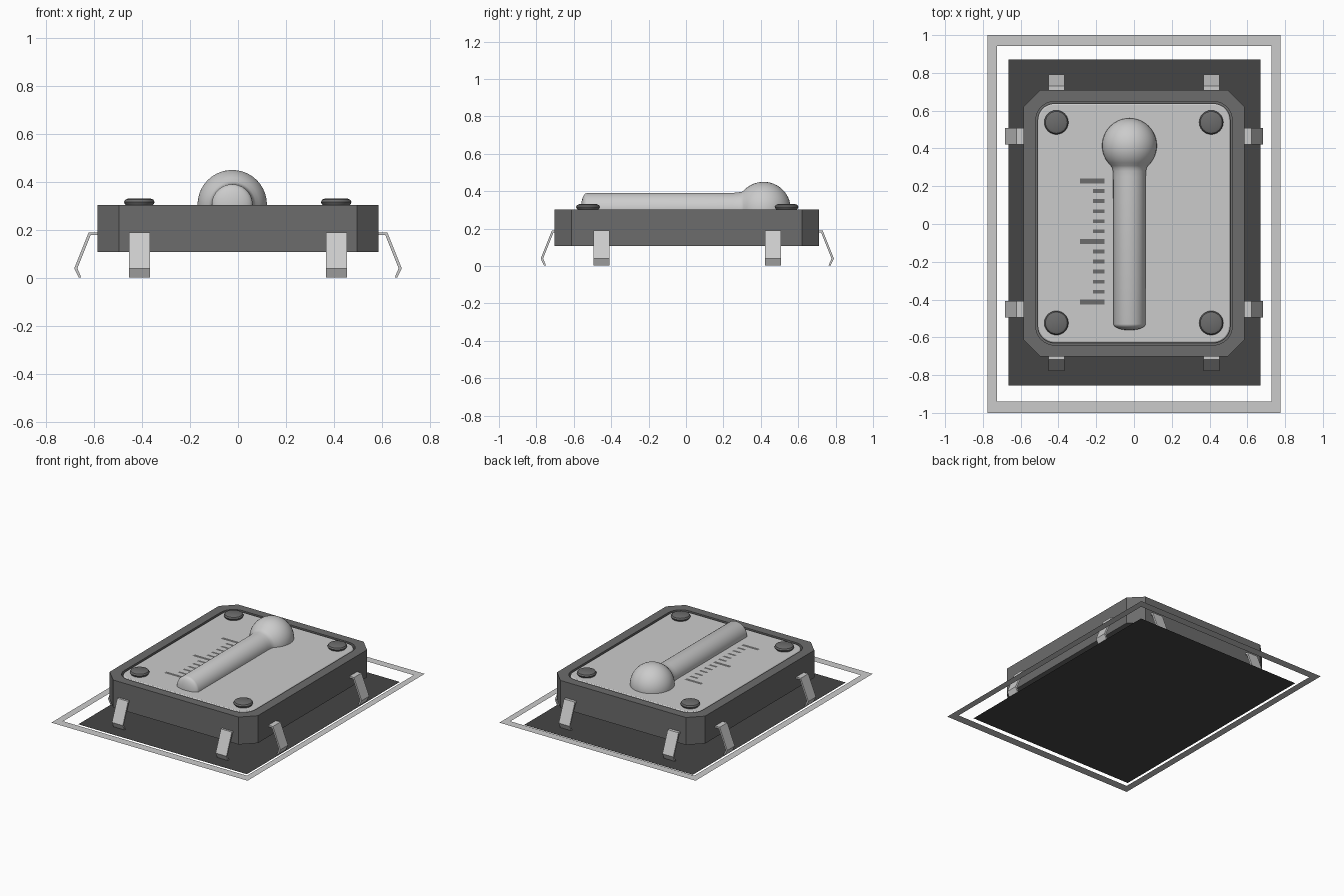
import bpy, bmesh, math
from mathutils import Matrix, Vector

if "Cube" in bpy.data.objects:
    bpy.data.objects.remove(bpy.data.objects["Cube"])

CY = 0.004          # the body sits very slightly behind the centre


def grey(name, v):
    m = bpy.data.materials.new(name)
    m.diffuse_color = (v, v, v, 1)
    m.use_nodes = True
    m.node_tree.nodes["Principled BSDF"].inputs["Base Color"].default_value = m.diffuse_color
    return m


DARK, MID, LIGHT = grey("dark", 0.06), grey("mid", 0.15), grey("light", 0.58)


def finish(name, bm, mat, smooth=False):
    bmesh.ops.recalc_face_normals(bm, faces=bm.faces[:])
    me = bpy.data.meshes.new(name)
    bm.to_mesh(me)
    bm.free()
    ob = bpy.data.objects.new(name, me)
    bpy.context.collection.objects.link(ob)
    me.materials.append(mat)
    bpy.ops.object.select_all(action='DESELECT')
    ob.select_set(True)
    bpy.context.view_layer.objects.active = ob
    if smooth:
        bpy.ops.object.shade_smooth_by_angle(angle=math.radians(35))
    return ob


def rounded_rect(hx, hy, r, n):
    pts = []
    for k, (sx, sy) in enumerate([(1, 1), (-1, 1), (-1, -1), (1, -1)]):
        for i in range(n + 1):
            a = math.pi / 2 * (k + i / n)
            pts.append((sx * (hx - r) + r * math.cos(a), sy * (hy - r) + r * math.sin(a) + CY))
    return pts


def prism(bm, pts, z0, z1):
    f = bm.faces.new([bm.verts.new((x, y, z0)) for x, y in pts])
    g = bmesh.ops.extrude_face_region(bm, geom=[f])
    vs = [v for v in g["geom"] if isinstance(v, bmesh.types.BMVert)]
    bmesh.ops.translate(bm, verts=vs, vec=(0, 0, z1 - z0))


def prism_object(name, pts, z0, z1, mat, smooth=False):
    bm = bmesh.new()
    prism(bm, pts, z0, z1)
    return finish(name, bm, mat, smooth)


def lathe(bm, profile, steps, matrix):
    vs = [bm.verts.new((r, 0, h)) for r, h in profile]
    es = [bm.edges.new(p) for p in zip(vs, vs[1:])]
    bmesh.ops.spin(bm, geom=vs + es, cent=(0, 0, 0), axis=(0, 0, 1),
                   angle=math.tau, steps=steps, use_duplicate=False)
    bmesh.ops.remove_doubles(bm, verts=bm.verts[:], dist=1e-4)
    bmesh.ops.transform(bm, matrix=matrix, verts=bm.verts[:])


def rect(x0, x1, y0, y1):
    return [(x0, y0), (x1, y0), (x1, y1), (x0, y1)]


# Flat base plate
bm = bmesh.new()
bm.faces.new([bm.verts.new((x, y, 0)) for x, y in rect(-0.664, 0.670, -0.856, 0.871)])
finish("base_plate", bm, DARK)

# Flat border frame, floating slightly above the plate
bm = bmesh.new()
outer = [bm.verts.new((x, y, 0.037)) for x, y in rect(-0.776, 0.776, -1, 1)]
inner = [bm.verts.new((x, y, 0.037)) for x, y in rect(-0.725, 0.729, -0.939, 0.942)]
for i in range(4):
    j = (i + 1) % 4
    bm.faces.new((outer[i], outer[j], inner[j], inner[i]))
finish("border_frame", bm, LIGHT)

# Housing with chamfered corners and a shallow recess
housing = prism_object("housing", rounded_rect(0.586, 0.706, 0.09, 1), 0.107, 0.303, MID)
cutter = prism_object("recess_cutter", rounded_rect(0.520, 0.645, 0.10, 8), 0.275, 0.4, MID)
cutter.hide_render = True
bpy.context.view_layer.objects.active = housing
mod = housing.modifiers.new("recess", 'BOOLEAN')
mod.operation, mod.solver, mod.object = 'DIFFERENCE', 'EXACT', cutter
bpy.ops.object.modifier_apply(modifier=mod.name)
bpy.data.objects.remove(cutter)

# Face panel with a softened rim, almost flush with the housing
panel = prism_object("face_panel", rounded_rect(0.510, 0.634, 0.09, 8), 0.27, 0.302, LIGHT, True)
bev = panel.modifiers.new("soft_rim", 'BEVEL')
bev.width, bev.segments, bev.limit_method = 0.008, 2, 'ANGLE'

# Round corner studs
stud = [(0, 0.331), (0.046, 0.331), (0.058, 0.326), (0.064, 0.316),
        (0.060, 0.307), (0.056, 0.303), (0.056, 0.285)]
for sx, nx in ((-1, "left"), (1, "right")):
    for sy, ny in ((-1, "front"), (1, "back")):
        bm = bmesh.new()
        lathe(bm, stud, 24, Matrix.Translation((sx * 0.41 - 0.001, sy * 0.531 + CY + 0.003, 0)))
        finish(f"stud_{ny}_{nx}", bm, MID, True)

# Half-round indicator: bulb, short neck, tube and softly domed end, turned along y
R, r, by = 0.145, 0.085, 0.415
a_end = math.pi - math.asin(0.098 / R)
prof = [(R * math.sin(a_end * i / 16), by + R * math.cos(a_end * i / 16)) for i in range(17)]
prof += [(0.091, 0.297), (0.088, 0.280), (0.086, 0.25)]
prof += [(r * math.cos(math.pi / 2 * i / 6), -0.53 - 0.032 * math.sin(math.pi / 2 * i / 6))
         for i in range(7)]
bm = bmesh.new()
lathe(bm, prof, 40, Matrix.Translation((-0.024, 0, 0.305)) @ Matrix.Rotation(-math.pi / 2, 4, 'X'))
bmesh.ops.bisect_plane(bm, geom=bm.verts[:] + bm.edges[:] + bm.faces[:],
                       plane_co=(0, 0, 0.295), plane_no=(0, 0, 1), clear_inner=True)
finish("indicator_tube", bm, LIGHT, True)

# Graduation marks, printed flat on the panel
bm = bmesh.new()
for i in range(13):
    y = 0.228 - i * 0.64 / 12
    x0, h = (-0.286, 0.013) if i % 6 == 0 else (-0.217, 0.010)
    bm.faces.new([bm.verts.new((x, v, 0.3035)) for x, v in rect(x0, -0.157, y - h, y + h)])
finish("graduation_marks", bm, MID)


# Bent sheet legs: path as (distance outward, height)
def leg(name, angle, path, along):
    t, w = 0.012, 0.043
    pts = [Vector(p) for p in path]
    inner = []
    for i, p in enumerate(pts):
        d0 = (pts[i] - pts[i - 1]).normalized() if i else (pts[1] - p).normalized()
        d1 = (pts[i + 1] - p).normalized() if i + 1 < len(pts) else d0
        n0, n1 = Vector((d0.y, -d0.x)), Vector((d1.y, -d1.x))
        m = (n0 + n1).normalized()
        inner.append(p + m * t / m.dot(n0))
    inner[-1].y = pts[-1].y
    bm = bmesh.new()
    prism(bm, [(q.x, q.y) for q in pts + inner[::-1]], -w, w)
    # profile x -> outward, profile y -> up, extrusion -> along the wall
    basis = Matrix(((1, 0, 0, 0), (0, 0, 1, along), (0, 1, 0, 0), (0, 0, 0, 1)))
    place = Matrix.Translation((0, CY + 0.003, 0)) @ Matrix.Rotation(angle, 4, 'Z') @ basis
    bmesh.ops.transform(bm, matrix=place, verts=bm.verts[:])
    finish(name, bm, LIGHT)


side_path = [(0.57, 0.19), (0.622, 0.19), (0.682, 0.040), (0.664, 0.002)]
end_path = [(x + 0.102, z) for x, z in side_path]
for k, (side, path, gap) in enumerate([("right", side_path, 0.458), ("back", end_path, 0.41),
                                       ("left", side_path, 0.458), ("front", end_path, 0.41)]):
    for s in (-1, 1):
        leg(f"{side}_leg_{1 if s < 0 else 2}", k * math.pi / 2, path, s * gap)
